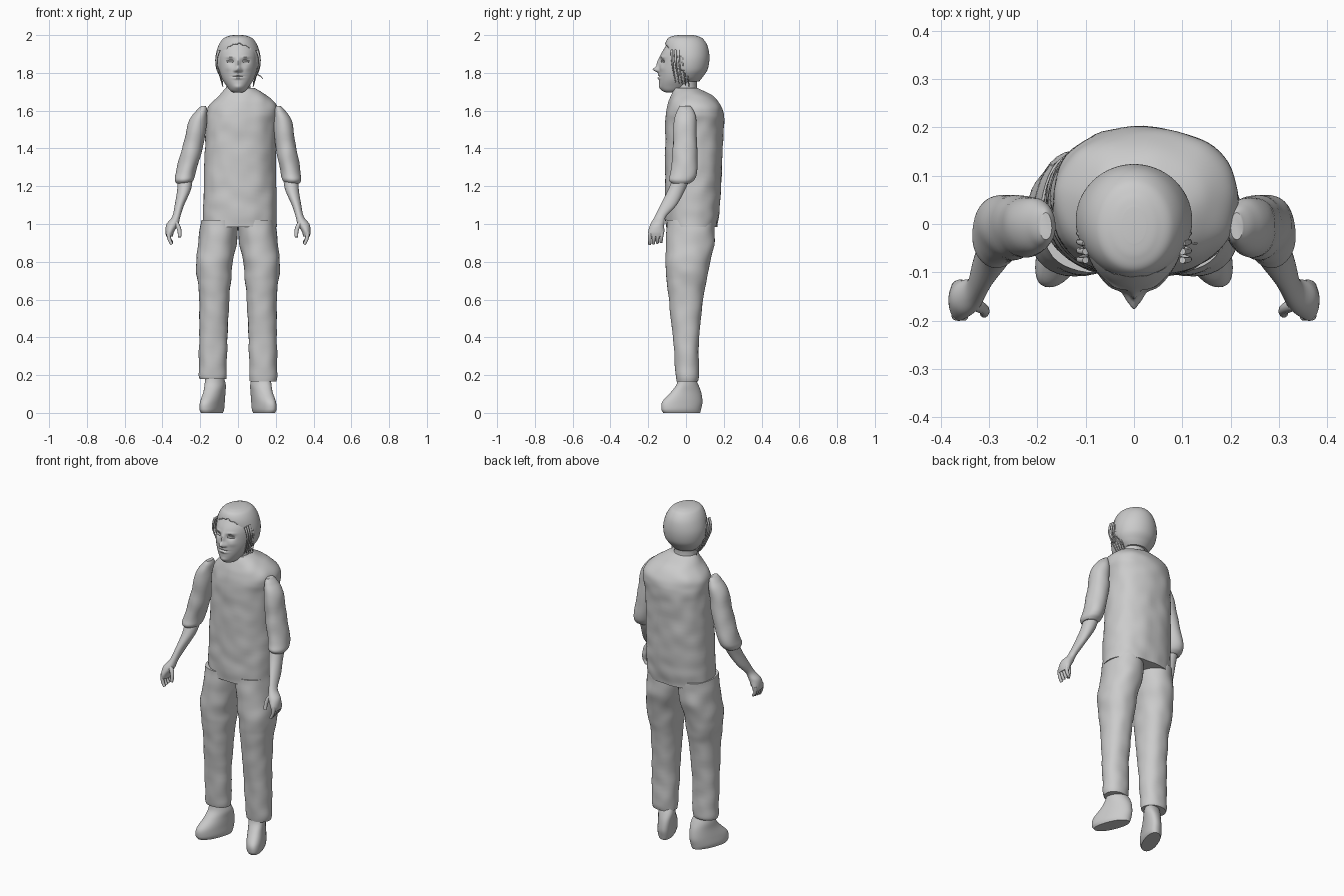
import bpy, bmesh, math
from mathutils import Vector, noise

old = bpy.data.objects.get("Cube")
if old:
    bpy.data.objects.remove(old, do_unlink=True)

grey = bpy.data.materials.new("plain grey")
grey.use_nodes = True
GREY = (0.6, 0.6, 0.6, 1)
grey.diffuse_color = GREY
grey.node_tree.nodes["Principled BSDF"].inputs["Base Color"].default_value = GREY


def spline(rows, steps):
    """Smoothly interpolate the extents given in rows."""
    out = []
    last = len(rows) - 1
    for i in range(last):
        a, b, c, d = (rows[min(max(i + k, 0), last)] for k in (-1, 0, 1, 2))
        for s in range(steps):
            t = s / steps
            out.append([q + t / 2 * (r - p + t * (2 * p - 5 * q + 4 * r - u + t * (3 * (q - r) + u - p)))
                        for p, q, r, u in zip(a, b, c, d)])
    return out + [list(rows[-1])]


def loft(name, rows, power=2.0, seg=40, steps=6, warp=None, keep=None, cloth=0.0):
    """Closed skin through rings given as (z, x min, x max, y min, y max)."""
    bm = bmesh.new()
    rings = []
    for z, x0, x1, y0, y1 in spline(rows, steps):
        ring = []
        for k in range(seg):
            a = 2 * math.pi * k / seg
            c, s = math.cos(a), math.sin(a)
            p = Vector(((x0 + x1) / 2 + (x1 - x0) / 2 * math.copysign(abs(c) ** (2 / power), c),
                        (y0 + y1) / 2 + (y1 - y0) / 2 * math.copysign(abs(s) ** (2 / power), s), z))
            if cloth:
                lump = cloth * noise.noise(p * 14)
                p += Vector((c, s, 0)) * lump
            ring.append(bm.verts.new(warp(p) if warp else p))
        rings.append(ring)
    for lo, hi in zip(rings, rings[1:]):
        for k in range(seg):
            bm.faces.new((lo[k], lo[k - 1], hi[k - 1], hi[k]))
    bm.faces.new(rings[0])
    bm.faces.new(rings[-1])
    bmesh.ops.recalc_face_normals(bm, faces=bm.faces)
    if keep:
        cut = [f for f in bm.faces if not keep(f.calc_center_median())]
        bmesh.ops.delete(bm, geom=cut, context='FACES')
    me = bpy.data.meshes.new(name)
    bm.to_mesh(me)
    bm.free()
    me.shade_smooth()
    me.set_sharp_from_angle(angle=math.radians(45))
    me.materials.append(grey)
    ob = bpy.data.objects.new(name, me)
    bpy.context.collection.objects.link(ob)
    return ob


def strand(name, pts, radius, tip=0.6):
    """Rounded tapering tube through pts."""
    cu = bpy.data.curves.new(name, 'CURVE')
    cu.dimensions = '3D'
    cu.bevel_depth = radius
    cu.bevel_resolution = 3
    cu.resolution_u = 6
    cu.use_fill_caps = True
    sp = cu.splines.new('NURBS')
    sp.points.add(len(pts) - 1)
    sp.use_endpoint_u = True
    sp.order_u = 3
    for i, (pt, co) in enumerate(zip(sp.points, pts)):
        pt.co = (*co, 1)
        pt.radius = 1 + (tip - 1) * i / (len(pts) - 1)
    cu.materials.append(grey)
    ob = bpy.data.objects.new(name, cu)
    bpy.context.collection.objects.link(ob)


# Shirt body and neck
loft("shirt", [(.985, -.185, .205, -.105, .165), (1.1, -.185, .205, -.11, .18),
               (1.3, -.18, .2, -.11, .19), (1.5, -.17, .2, -.108, .198),
               (1.58, -.165, .215, -.105, .2), (1.63, -.15, .205, -.095, .185),
               (1.68, -.1, .15, -.08, .14), (1.72, -.065, .085, -.06, .06)],
     power=2.3, seg=64, steps=10, cloth=.006)
loft("neck", [(1.66, -.07, .075, -.06, .07), (1.73, -.062, .065, -.055, .058),
              (1.8, -.065, .065, -.06, .065)])

# Head: face relief as soft bumps (x, z, width, height, depth toward the back)
relief = [(0, 1.85, .011, .028, -.014), (0, 1.818, .015, .013, -.03),
          (0, 1.772, .022, .006, -.008), (0, 1.79, .02, .005, -.005),
          (0, 1.781, .028, .003, .005), (0, 1.725, .022, .012, -.005)]
for side in (-1, 1):
    relief += [(side * .04, 1.862, .018, .012, .014), (side * .04, 1.884, .022, .006, -.005),
               (side * .016, 1.812, .007, .007, -.008), (side * .05, 1.825, .02, .015, -.004)]


def face(p):
    if p.y < -.03:
        p.y += sum(d * math.exp(-((p.x - x) / w) ** 2 - ((p.z - z) / h) ** 2)
                   for x, z, w, h, d in relief)
    return p


loft("head", [(1.985, -.03, .03, -.045, .035), (1.975, -.06, .06, -.08, .07),
              (1.94, -.095, .095, -.108, .1), (1.89, -.104, .104, -.135, .112),
              (1.82, -.1, .1, -.143, .1), (1.77, -.085, .085, -.143, .07),
              (1.73, -.06, .06, -.14, .03), (1.705, -.04, .04, -.125, -.02),
              (1.695, -.02, .02, -.1, -.05)], seg=128, steps=12, warp=face)
for side in (-1, 1):
    strand("eyelid", [(side * .022, -.125, 1.86), (side * .038, -.134, 1.865),
                      (side * .058, -.113, 1.86)], .006, .8)


# Hair shell with a ragged line over the brow and temples
def hairy(c):
    ragged = .01 * math.sin(c.z * 160) + .006 * math.sin(c.x * 210)
    return c.y > -.004 or c.z > max(1.81, 1.83 + 2.7 * (-c.y - .06)) + ragged


hair = loft("hair", [(2.0, -.025, .025, -.04, .035), (1.995, -.05, .05, -.07, .06),
                     (1.98, -.08, .08, -.098, .09), (1.94, -.105, .105, -.113, .115),
                     (1.88, -.12, .12, -.11, .124), (1.82, -.115, .115, -.1, .115),
                     (1.78, -.095, .095, -.08, .09), (1.755, -.07, .07, -.05, .07)],
            seg=80, steps=8, keep=hairy)
shell = hair.modifiers.new("thickness", 'SOLIDIFY')
shell.thickness = .006
for side in (-1, 1):
    for i in range(5):
        y = -.075 + .018 * i
        strand("temple_lock", [(side * .1, y, 1.92), (side * .122, y, 1.87),
                               (side * .1, y + .01, 1.8), (side * .08, y + .02, 1.75 - .006 * i)],
               .007, .3)
strand("loose_wisp", [(.09, -.03, 1.83), (.1, -.035, 1.79), (.12, -.04, 1.785), (.13, -.04, 1.77)], .004, .5)

for side, word in ((1, "left"), (-1, "right")):
    def flip(p):
        return Vector((side * p.x, p.y, p.z))

    def shoulder(p):
        # The right shoulder sits a little closer to the middle
        shift = .03 * min(max((p.z - 1.25) / .35, 0), 1) if side < 0 else 0
        return Vector((side * (p.x - shift), p.y, p.z))

    def toe_out(p):
        return Vector((side * (p.x - .35 * p.y), p.y, p.z))

    # Sleeve and forearm
    loft(word + "_sleeve", [(1.625, .2, .225, -.03, .025), (1.6, .19, .25, -.045, .04),
                            (1.54, .19, .285, -.065, .055), (1.4, .2, .31, -.07, .06),
                            (1.28, .225, .33, -.08, .06), (1.235, .235, .335, -.09, .045),
                            (1.215, .25, .325, -.075, .02)], warp=shoulder, cloth=.005)
    loft(word + "_forearm", [(1.24, .24, .32, -.07, .02), (1.18, .25, .322, -.095, -.005),
                             (1.1, .285, .335, -.135, -.05), (1.04, .305, .348, -.165, -.105),
                             (1.0, .315, .378, -.188, -.115), (.96, .338, .384, -.2, -.115),
                             (.935, .345, .38, -.195, -.12)], warp=flip)
    # Fingers and thumb
    for i in range(4):
        y = -.188 + .02 * i
        strand(word + "_finger", [(side * .366, y, .96), (side * .372, y - .003, .925),
                                  (side * .35, y - .004, .892 + .004 * i)], .0115, .7)
    strand(word + "_thumb", [(side * .335, -.165, 1.01), (side * .303, -.175, .98),
                             (side * .31, -.185, .93)], .014, .65)

    # Trouser leg
    hem = .165 if side > 0 else .18
    loft(word + "_trouser_leg", [(1.02, 0, .195, -.1, .15), (.9, .008, .21, -.105, .15),
                                 (.78, .03, .222, -.108, .125), (.7, .036, .215, -.1, .11),
                                 (.6, .045, .205, -.09, .09), (.4, .056, .205, -.07, .07),
                                 (.22, .06, .208, -.056, .068), (hem, .063, .202, -.05, .06)],
         power=2.2, steps=8, warp=flip, cloth=.005)
    # Shoe
    loft(word + "_shoe", [(0, .085, .175, -.12, .075), (.02, .078, .182, -.13, .08),
                          (.06, .077, .18, -.125, .087), (.11, .075, .175, -.08, .08),
                          (.15, .072, .175, -.05, .065), (.19, .08, .17, -.04, .045)],
         power=2.2, warp=toe_out)
